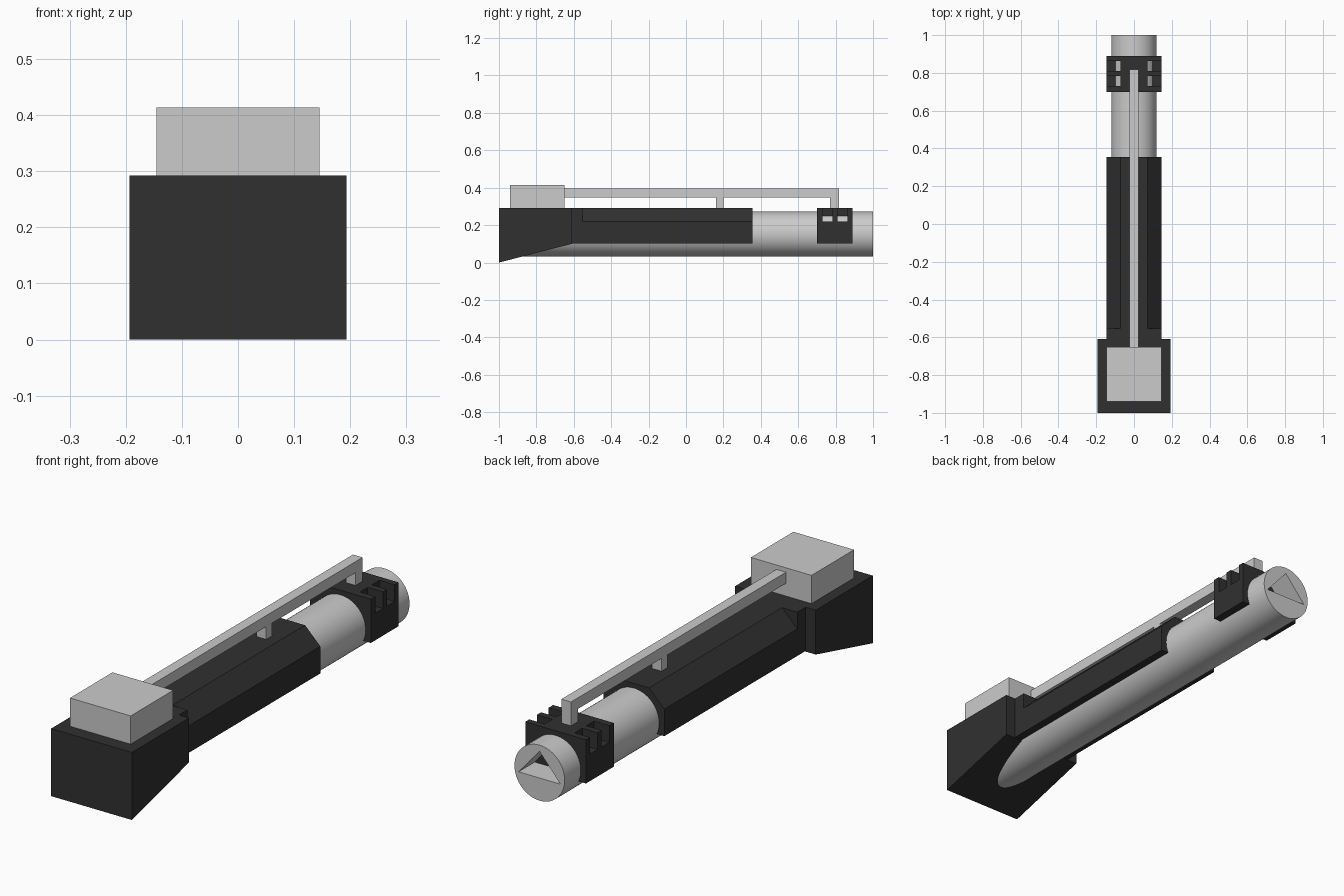
import bpy
import bmesh
import math

if "Cube" in bpy.data.objects:
    bpy.data.objects.remove(bpy.data.objects["Cube"])

dark = bpy.data.materials.new("dark_plastic")
dark.diffuse_color = (0.03, 0.03, 0.03, 1)
dark.use_nodes = True
dark.node_tree.nodes["Principled BSDF"].inputs["Base Color"].default_value = dark.diffuse_color


def prism(name, profile, axis, a, b, mat=None):
    """Extrude a 2D profile along x (points are y,z) or y (points are x,z)."""
    place = (lambda p, t: (t, p[0], p[1])) if axis == "x" else (lambda p, t: (p[0], t, p[1]))
    bm = bmesh.new()
    ends = [[bm.verts.new(place(p, t)) for p in profile] for t in (a, b)]
    n = len(profile)
    bm.faces.new(ends[0])
    bm.faces.new(ends[1][::-1])
    for i in range(n):
        j = (i + 1) % n
        bm.faces.new((ends[0][i], ends[1][i], ends[1][j], ends[0][j]))
    bmesh.ops.recalc_face_normals(bm, faces=bm.faces[:])
    me = bpy.data.meshes.new(name)
    bm.to_mesh(me)
    bm.free()
    ob = bpy.data.objects.new(name, me)
    bpy.context.collection.objects.link(ob)
    if mat:
        me.materials.append(mat)
    return ob


def box(name, x0, x1, y0, y1, z0, z1, mat=None):
    return prism(name, [(x0, z0), (x1, z0), (x1, z1), (x0, z1)], "y", y0, y1, mat)


def activate(ob):
    bpy.ops.object.select_all(action="DESELECT")
    ob.select_set(True)
    bpy.context.view_layer.objects.active = ob


def combine(ob, other, operation="DIFFERENCE"):
    activate(ob)
    mod = ob.modifiers.new("combine", "BOOLEAN")
    mod.operation = operation
    mod.solver = "EXACT"
    mod.object = other
    bpy.ops.object.modifier_apply(modifier=mod.name)
    bpy.data.objects.remove(other)


# Stock with sloped underside, and the box on top
prism("stock", [(-1, 0), (-0.61, 0.10), (-0.61, 0.292), (-1, 0.292)], "x", -0.193, 0.193, dark)
box("rear_box", -0.145, 0.145, -0.94, -0.65, 0.292, 0.414)

# Handguard with bevelled upper edges that stop short of the stock
guard = box("handguard", -0.145, 0.145, -0.61, 0.355, 0.103, 0.292, dark)
for s in (-1, 1):
    cut = [(s * 0.072, 0.292), (s * 0.145, 0.22), (s * 0.20, 0.22),
           (s * 0.20, 0.35), (s * 0.072, 0.35)]
    combine(guard, prism("cutter", cut, "y", -0.553, 0.5, dark))

# Front block with two notches on each upper edge
block = box("front_block", -0.145, 0.145, 0.70, 0.89, 0.103, 0.292, dark)
for s in (-1, 1):
    for y in (0.757, 0.837):
        x0, x1 = sorted((s * 0.072, s * 0.2))
        combine(block, box("cutter", x0, x1, y - 0.026, y + 0.026, 0.22, 0.4, dark))

# Round barrel with a triangular opening at the muzzle
ring = [(0.12 * math.cos(math.tau * i / 64), 0.152 + 0.12 * math.sin(math.tau * i / 64))
        for i in range(64)]
barrel = prism("barrel", ring, "y", -0.95, 1.0)
combine(barrel, prism("cutter", [(-0.1, 0.13), (0.1, 0.13), (0, 0.245)], "y", 0.80, 1.1))
activate(barrel)
bpy.ops.object.shade_smooth_by_angle(angle=math.radians(30))

# Top rail standing on two posts
rail = [(-0.65, 0.347), (0.16, 0.347), (0.16, 0.285), (0.20, 0.285), (0.20, 0.347),
        (0.77, 0.347), (0.77, 0.285), (0.818, 0.285), (0.818, 0.395), (-0.65, 0.395)]
prism("top_rail", rail, "x", -0.023, 0.023)
